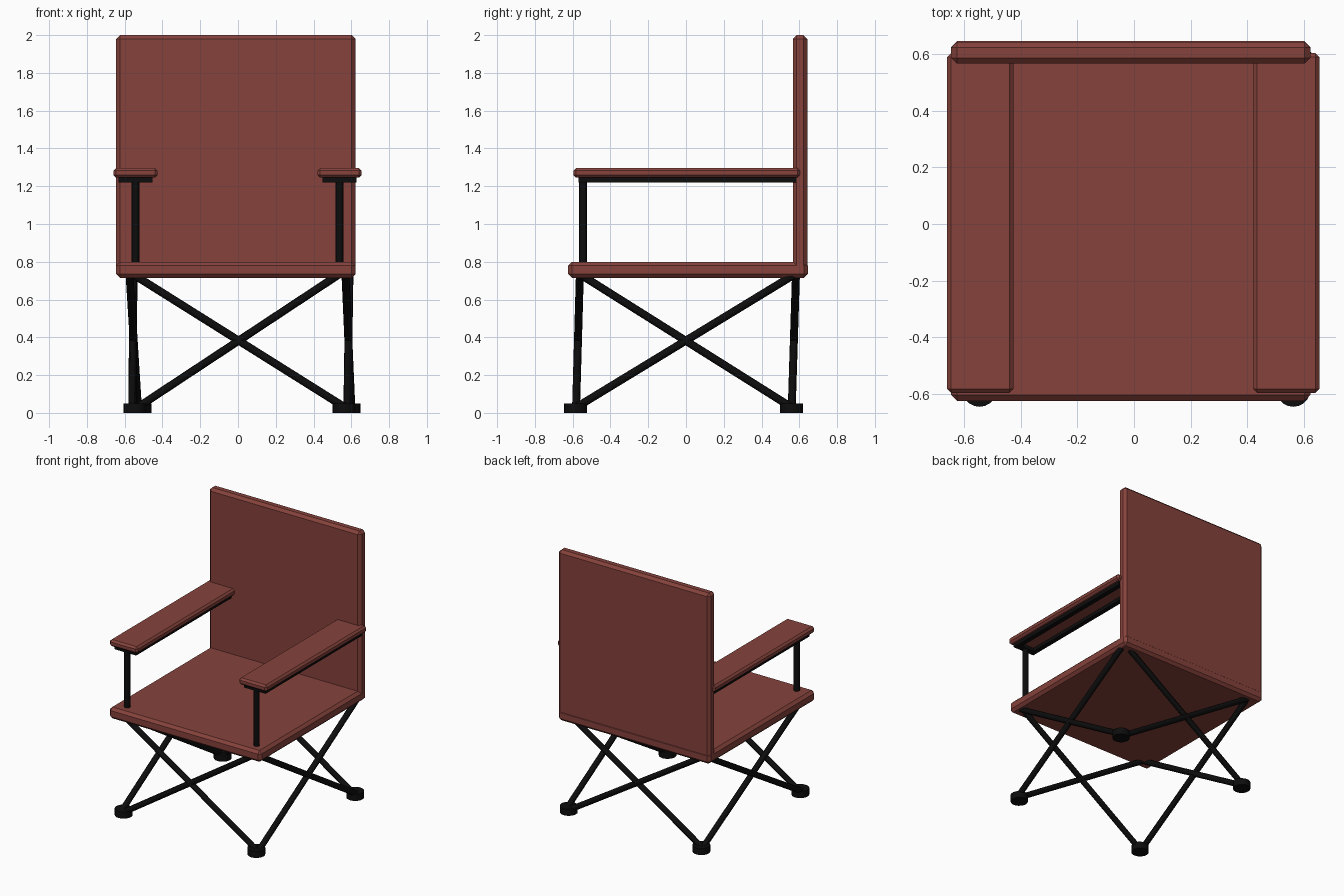
import bpy
from mathutils import Vector

if "Cube" in bpy.data.objects:
    bpy.data.objects.remove(bpy.data.objects["Cube"])


def material(name, color):
    m = bpy.data.materials.new(name)
    m.diffuse_color = (*color, 1)
    m.use_nodes = True
    m.node_tree.nodes["Principled BSDF"].inputs["Base Color"].default_value = m.diffuse_color
    return m


FABRIC = material("red_fabric", (0.24, 0.055, 0.045))
METAL = material("black_metal", (0.004, 0.004, 0.004))


def box(name, lo, hi, mat, chamfer=0):
    """Box between two corners, with optional chamfered edges."""
    lo, hi = Vector(lo), Vector(hi)
    bpy.ops.mesh.primitive_cube_add(size=1, location=(lo + hi) / 2)
    ob = bpy.context.object
    ob.name = name
    ob.scale = hi - lo
    bpy.ops.object.transform_apply(location=False, rotation=False, scale=True)
    ob.data.materials.append(mat)
    if chamfer:
        mod = ob.modifiers.new("chamfer", "BEVEL")
        mod.width, mod.segments = chamfer, 1
    return ob


def rod(name, a, b, radius, sides=12):
    """Round bar from point a to point b."""
    a, b = Vector(a), Vector(b)
    d = b - a
    bpy.ops.mesh.primitive_cylinder_add(vertices=sides, radius=radius, depth=d.length,
                                        location=(a + b) / 2)
    ob = bpy.context.object
    ob.name = name
    ob.rotation_euler = d.to_track_quat("Z", "Y").to_euler()
    ob.data.materials.append(METAL)
    bpy.ops.object.shade_smooth_by_angle()
    return ob


# Seat and backrest panels
box("seat", (-0.645, -0.624, 0.715), (0.622, 0.645, 0.80), FABRIC, 0.02)
box("backrest", (-0.645, 0.566, 0.72), (0.622, 0.642, 2.0), FABRIC, 0.02)

# Armrests: pad, under-frame and front post
for side, x in (("left", -0.542), ("right", 0.537)):
    box(f"{side}_armrest", (x - 0.117, -0.596, 1.245), (x + 0.117, 0.603, 1.296), FABRIC, 0.014)
    for label, dx in (("inner", -0.072), ("outer", 0.072)):
        box(f"{side}_arm_{label}_rail", (x + dx - 0.018, -0.568, 1.22),
            (x + dx + 0.018, 0.585, 1.25), METAL)
    box(f"{side}_arm_front_rail", (x - 0.09, -0.568, 1.22), (x + 0.09, -0.522, 1.25), METAL)
    rod(f"{side}_arm_post", (x, -0.545, 0.79), (x, -0.545, 1.235), 0.021)

# Feet
feet = {"front_left": (-0.545, -0.584), "front_right": (0.562, -0.584),
        "back_left": (-0.519, 0.558), "back_right": (0.587, 0.558)}
for label, (x, y) in feet.items():
    rod(f"{label}_foot", (x, y, 0), (x, y, 0.05), 0.061, 20)

# Crossed legs on the front and back
R, LOW, HIGH = 0.021, 0.03, 0.73
for label, y0, y1 in (("front", -0.582, -0.562), ("back", 0.56, 0.582)):
    rod(f"{label}_leg_rising_right", (-0.53, y0, LOW), (0.53, y1, HIGH), R)
    rod(f"{label}_leg_rising_left", (0.565, y0, LOW), (-0.55, y1, HIGH), R)

# Crossed legs on the left and right
for label, front_foot, back_foot, front_top, back_top in (
        ("left", -0.56, -0.53, -0.574, -0.553), ("right", 0.579, 0.60, 0.569, 0.59)):
    rod(f"{label}_leg_rising_back", (front_foot, -0.58, LOW), (back_top, 0.57, HIGH), R)
    rod(f"{label}_leg_rising_front", (back_foot, 0.558, LOW), (front_top, -0.555, HIGH), R)
